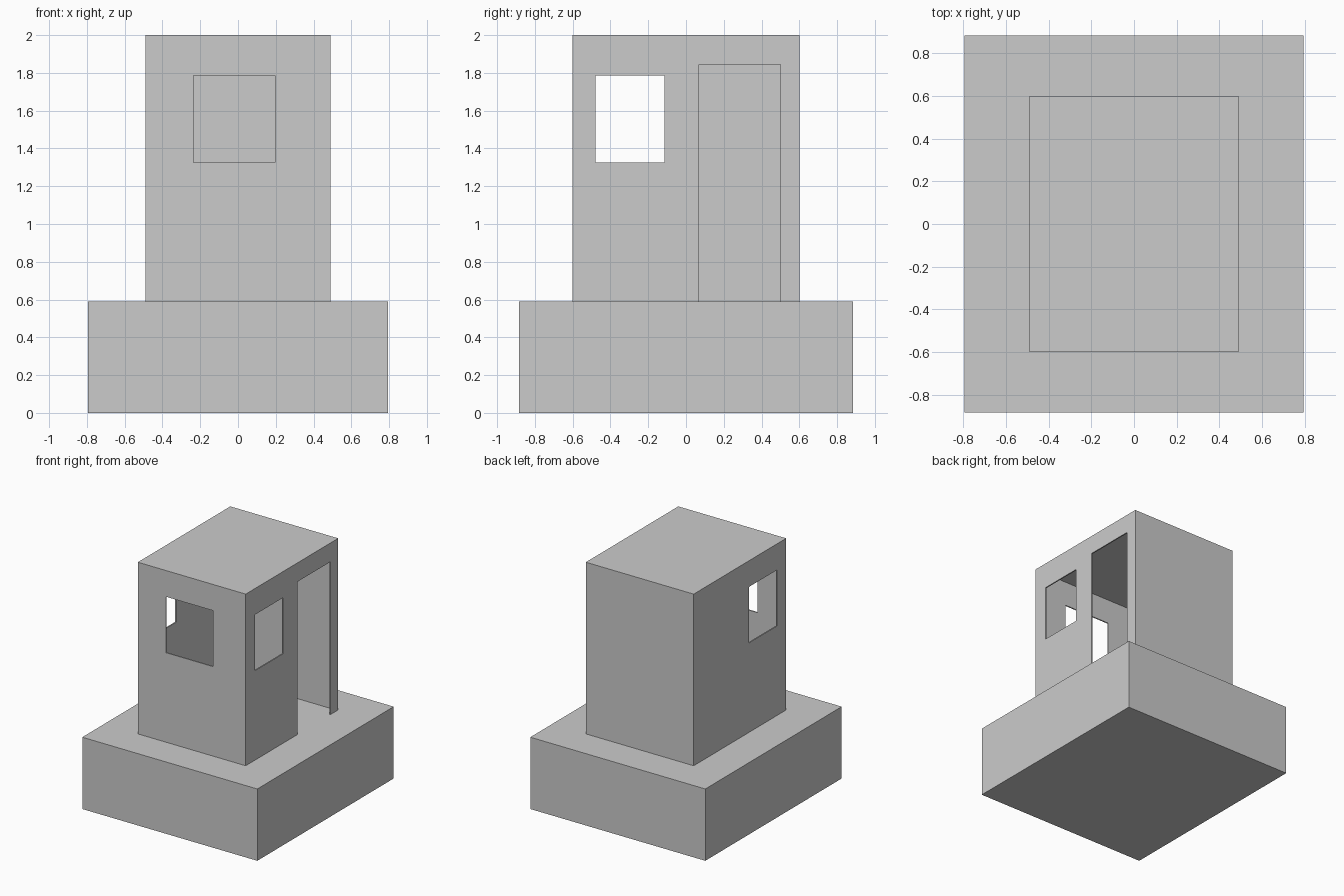
import bpy

if "Cube" in bpy.data.objects:
    bpy.data.objects.remove(bpy.data.objects["Cube"])

FLOOR = 0.59   # top of the plinth
WALL = 0.01    # thin sheet walls


def box(name, x, y, z):
    """Axis-aligned box from (min, max) ranges."""
    bpy.ops.mesh.primitive_cube_add(size=1, location=[sum(r) / 2 for r in (x, y, z)])
    ob = bpy.context.object
    ob.name = name
    ob.scale = [r[1] - r[0] for r in (x, y, z)]
    bpy.ops.object.transform_apply(location=False, rotation=False, scale=True)
    return ob


def cut(target, cutter):
    """Subtract the cutter from the target and remove it."""
    cutter.hide_render = True
    mod = target.modifiers.new("opening", 'BOOLEAN')
    mod.operation = 'DIFFERENCE'
    mod.solver = 'EXACT'
    mod.object = cutter
    bpy.context.view_layer.objects.active = target
    bpy.ops.object.modifier_apply(modifier=mod.name)
    bpy.data.objects.remove(cutter)


# Solid plinth
box("base", (-0.795, 0.795), (-0.885, 0.885), (0, FLOOR))

# Hollow booth, open at the bottom
booth = box("booth", (-0.49, 0.49), (-0.6, 0.6), (FLOOR, 2.0))
cut(booth, box("interior", (-0.49 + WALL, 0.49 - WALL), (-0.6 + WALL, 0.6 - WALL),
               (FLOOR - 0.2, 2.0 - WALL)))

# Front window, the pair of side windows, and the doorway on the right
cut(booth, box("front_window", (-0.235, 0.195), (-0.7, -0.5), (1.325, 1.785)))
cut(booth, box("side_windows", (-0.7, 0.7), (-0.48, -0.115), (1.325, 1.785)))
cut(booth, box("doorway", (0.4, 0.6), (0.07, 0.5), (FLOOR - 0.2, 1.845)))
